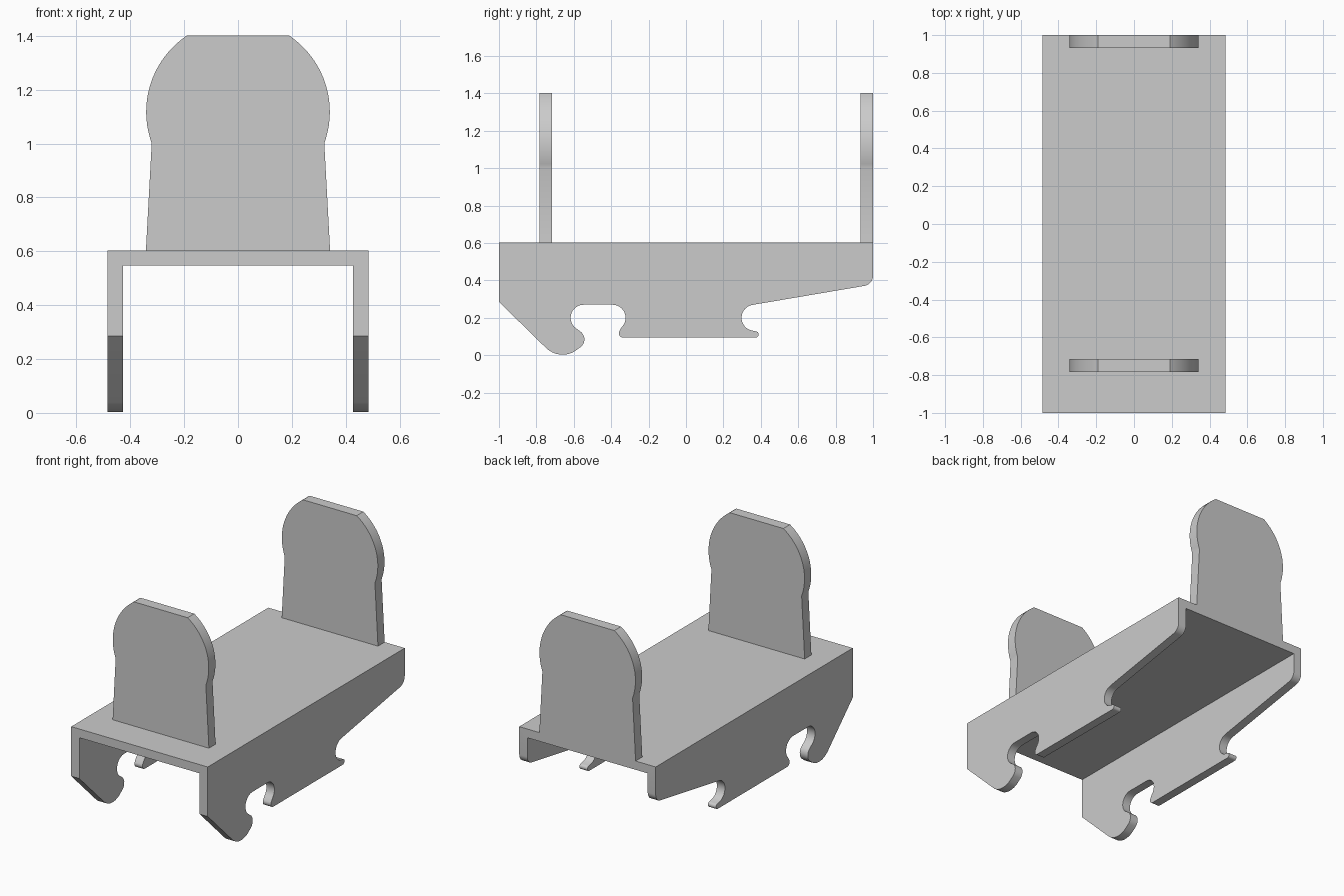
import bpy, bmesh
from math import cos, sin, radians
from mathutils import Vector

if "Cube" in bpy.data.objects:
    bpy.data.objects.remove(bpy.data.objects["Cube"], do_unlink=True)

grey = bpy.data.materials.new("plain grey")
grey.use_nodes = True
grey.diffuse_color = (0.6, 0.6, 0.6, 1)
grey.node_tree.nodes["Principled BSDF"].inputs["Base Color"].default_value = (0.6, 0.6, 0.6, 1)

HALF_WIDTH, WALL = 0.485, 0.057
DECK_TOP, DECK_BOTTOM = 0.603, 0.547


def arc(cx, cy, r, start, end, steps=12):
    """Points along a circular arc, angles in degrees."""
    angles = [radians(start + (end - start) * i / steps) for i in range(steps + 1)]
    return [(cx + r * cos(a), cy + r * sin(a)) for a in angles]


def extrude(name, points, offset):
    """Solid made by sweeping a closed outline along offset."""
    bm = bmesh.new()
    face = bm.faces.new([bm.verts.new(p) for p in points])
    swept = bmesh.ops.extrude_face_region(bm, geom=[face], use_keep_orig=True)["geom"]
    moved = [g for g in swept if isinstance(g, bmesh.types.BMVert)]
    bmesh.ops.translate(bm, verts=moved, vec=Vector(offset))
    bmesh.ops.recalc_face_normals(bm, faces=bm.faces)
    mesh = bpy.data.meshes.new(name)
    bm.to_mesh(mesh)
    bm.free()
    mesh.materials.append(grey)
    obj = bpy.data.objects.new(name, mesh)
    bpy.context.collection.objects.link(obj)
    return obj


def activate(obj):
    bpy.ops.object.select_all(action="DESELECT")
    obj.select_set(True)
    bpy.context.view_layer.objects.active = obj


# Side outline: front hook, rail notches, clip lip and sloped rear
outline = [(-1, DECK_TOP), (-1, 0.285)]
outline += arc(-0.66, 0.13, 0.127, 225, 300)         # hook underside
outline += arc(-0.595, 0.085, 0.052, -50, 60, 8)     # hook tip
outline += arc(-0.547, 0.2, 0.07, 240, 90)           # front notch
outline += arc(-0.393, 0.2, 0.07, 90, -45)
outline += arc(-0.335, 0.118, 0.024, 150, 270, 8)    # lower rail corner
outline += arc(0.372, 0.111, 0.017, -90, 90, 8)      # clip lip
outline += arc(0.367, 0.2, 0.07, 250, 100)           # rear notch
outline += arc(0.945, 0.425, 0.055, -80, 0, 8)       # rear corner
outline += [(1, DECK_TOP)]
bracket = extrude("channel_bracket", [(-HALF_WIDTH, y, z) for y, z in outline],
                  (2 * HALF_WIDTH, 0, 0))

# Hollow the underside so a deck and two side walls remain
inner = HALF_WIDTH - WALL
hollow = extrude("channel_cutter",
                 [(-inner, -1.1, -0.1), (inner, -1.1, -0.1),
                  (inner, -1.1, DECK_BOTTOM), (-inner, -1.1, DECK_BOTTOM)],
                 (0, 2.2, 0))
hollow.hide_render = True
cut = bracket.modifiers.new("hollow", "BOOLEAN")
cut.operation, cut.solver, cut.object = "DIFFERENCE", "EXACT", hollow
activate(bracket)
bpy.ops.object.modifier_apply(modifier="hollow")
bpy.data.objects.remove(hollow, do_unlink=True)

# Upright end plates: tapered neck under a flat-topped round head
half = [(0.342, DECK_TOP)] + arc(0, 1.118, 0.341, -20, 56, 20)
plate = half + [(-x, z) for x, z in reversed(half)]
uprights = [extrude(name, [(x, y, z) for x, z in plate], (0, 0.068, 0))
            for name, y in (("front_upright", -0.784), ("rear_upright", 0.932))]

for obj in [bracket] + uprights:
    activate(obj)
    bpy.ops.object.shade_smooth_by_angle(angle=radians(25))
